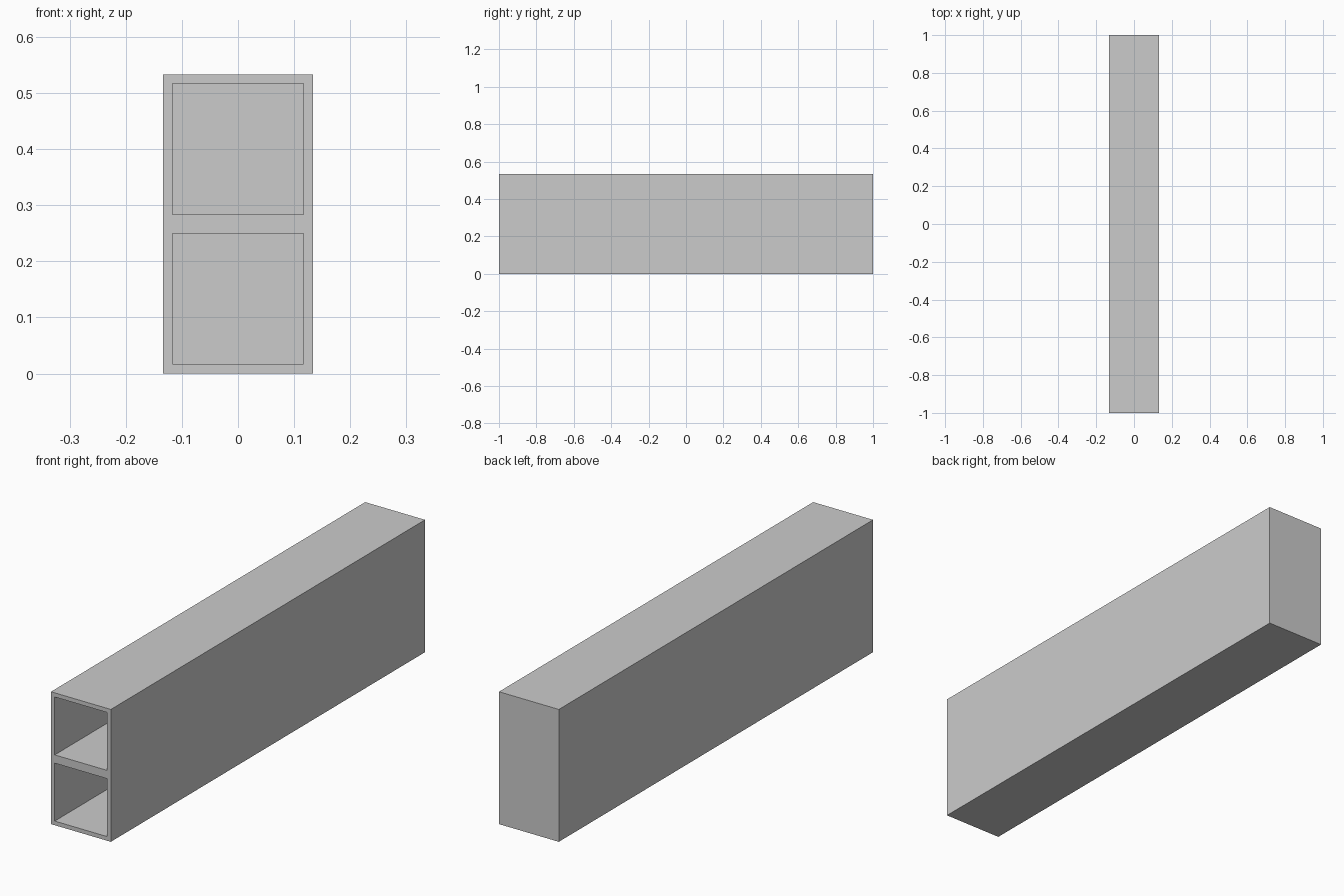
import bpy, bmesh
from mathutils import Matrix, Vector

if "Cube" in bpy.data.objects:
    bpy.data.objects.remove(bpy.data.objects["Cube"])

W, L, H = 4 / 15, 2.0, 8 / 15   # width, length, height
T = 1 / 60                      # wall thickness

# Solid outer block standing on the floor
bm = bmesh.new()
bmesh.ops.create_cube(bm, size=1.0, matrix=Matrix.Translation((0, 0, H / 2)) @ Matrix.Diagonal((W, L, H, 1)))

# Split at mid height so the front has one face per compartment
bmesh.ops.bisect_plane(bm, geom=bm.verts[:] + bm.edges[:] + bm.faces[:],
                       plane_co=(0, 0, H / 2), plane_no=(0, 0, 1))
bm.normal_update()

# Frame both openings, then push them back to leave a thin rear panel
fronts = [f for f in bm.faces if f.normal.y < -0.9]
bmesh.ops.inset_individual(bm, faces=fronts, thickness=T, use_even_offset=True)
pushed = bmesh.ops.extrude_discrete_faces(bm, faces=fronts)["faces"]
for f in pushed:
    bmesh.ops.translate(bm, verts=f.verts[:], vec=Vector((0, L - T, 0)))

bmesh.ops.recalc_face_normals(bm, faces=bm.faces[:])
mesh = bpy.data.meshes.new("two_compartment_shell")
bm.to_mesh(mesh)
bm.free()
bpy.context.collection.objects.link(bpy.data.objects.new("two_compartment_shell", mesh))
